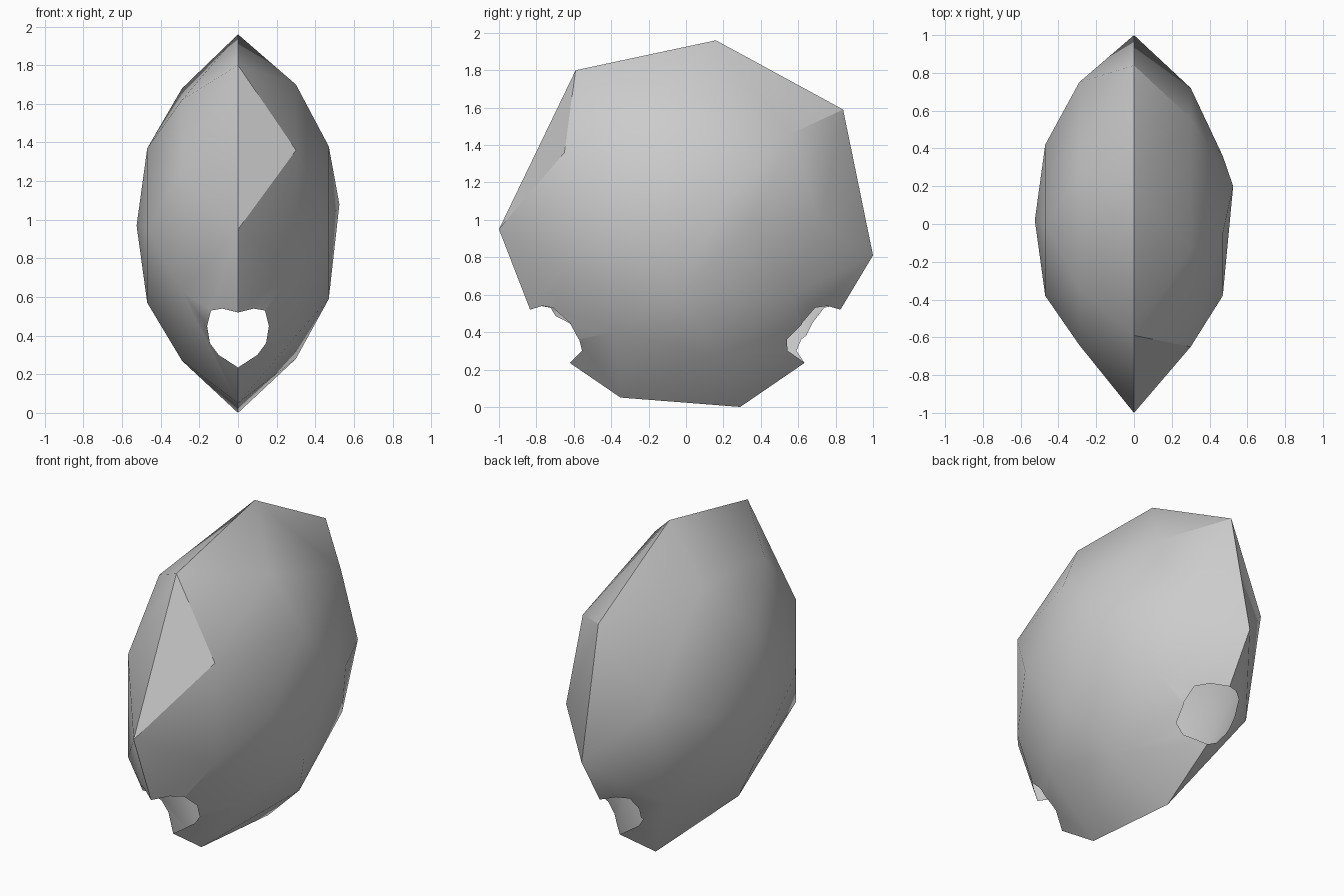
import bpy, bmesh, math

cube = bpy.data.objects.get("Cube")
if cube:
    bpy.data.objects.remove(cube, do_unlink=True)

stone = bpy.data.materials.new("grey_stone")
stone.use_nodes = True
COLOUR = (0.6, 0.6, 0.6, 1)
stone.diffuse_color = COLOUR
stone.node_tree.nodes["Principled BSDF"].inputs["Base Color"].default_value = COLOUR


def new_object(name, bm):
    mesh = bpy.data.meshes.new(name)
    bm.to_mesh(mesh)
    bm.free()
    obj = bpy.data.objects.new(name, mesh)
    bpy.context.collection.objects.link(obj)
    mesh.materials.append(stone)
    return obj


# Facet corners as (y, z) rings, from the sharp rim out to each side
rim = [(-1, .95), (-.59, 1.8), (.16, 1.96), (.84, 1.59), (1, .81),
       (.67, .26), (.29, 0), (-.35, .05), (-.76, .33)]
left_outer = [(-.13, 1.7), (.56, 1.46), (.72, .98), (.57, .6),
              (.16, .28), (-.38, .4), (-.65, .75), (-.65, 1.36)]
left_inner = [(-.05, 1.38), (-.38, .98), (-.04, .59), (.36, 1)]
right_outer = [(.26, 1.68), (-.34, 1.62), (-.64, 1.25), (-.64, .63),
               (-.09, .27), (.62, .5), (.75, 1.11)]
right_inner = [(0, 1.37), (.42, .99), (0, .57), (-.38, .95)]
rings = [(0, rim), (.3, left_outer), (.47, left_inner), (.525, [(.2, 1.08)]),
         (-.29, right_outer), (-.47, right_inner), (-.525, [(.02, .97)])]

# Faceted lens-shaped body
bm = bmesh.new()
for x, ring in rings:
    for y, z in ring:
        bm.verts.new((x, y, z))
bmesh.ops.convex_hull(bm, input=bm.verts)
bmesh.ops.delete(bm, geom=[v for v in bm.verts if not v.link_faces], context='VERTS')
bmesh.ops.recalc_face_normals(bm, faces=bm.faces)
body = new_object("stone_shell", bm)

# Cutter for the opening that runs front to back
half = [(.08, .54), (.14, .53), (.16, .45), (.145, .36), (.1, .3)]
profile = [(0, .52)] + half + [(0, .235)] + [(-x, z) for x, z in reversed(half)]
bm = bmesh.new()
face = bm.faces.new([bm.verts.new((x, -1.3, z)) for x, z in profile])
out = bmesh.ops.extrude_face_region(bm, geom=[face])
bmesh.ops.translate(bm, vec=(0, 2.6, 0),
                    verts=[g for g in out["geom"] if isinstance(g, bmesh.types.BMVert)])
bmesh.ops.recalc_face_normals(bm, faces=bm.faces)
cutter = new_object("opening_cutter", bm)
cutter.hide_render = True

cut = body.modifiers.new("opening", 'BOOLEAN')
cut.operation = 'DIFFERENCE'
cut.solver = 'EXACT'
cut.object = cutter
bpy.ops.object.select_all(action='DESELECT')
bpy.context.view_layer.objects.active = body
body.select_set(True)
bpy.ops.object.modifier_apply(modifier=cut.name)
bpy.data.objects.remove(cutter, do_unlink=True)

# Remove the tunnel walls so the shell is hollow
bm = bmesh.new()
bm.from_mesh(body.data)
walls = [f for f in bm.faces
         if all(abs(v.co.x) < .17 for v in f.verts)
         and max(v.co.y for v in f.verts) - min(v.co.y for v in f.verts) > 1]
bmesh.ops.delete(bm, geom=walls, context='FACES')
bm.to_mesh(body.data)
bm.free()

bpy.ops.object.shade_smooth_by_angle(angle=math.radians(30))
